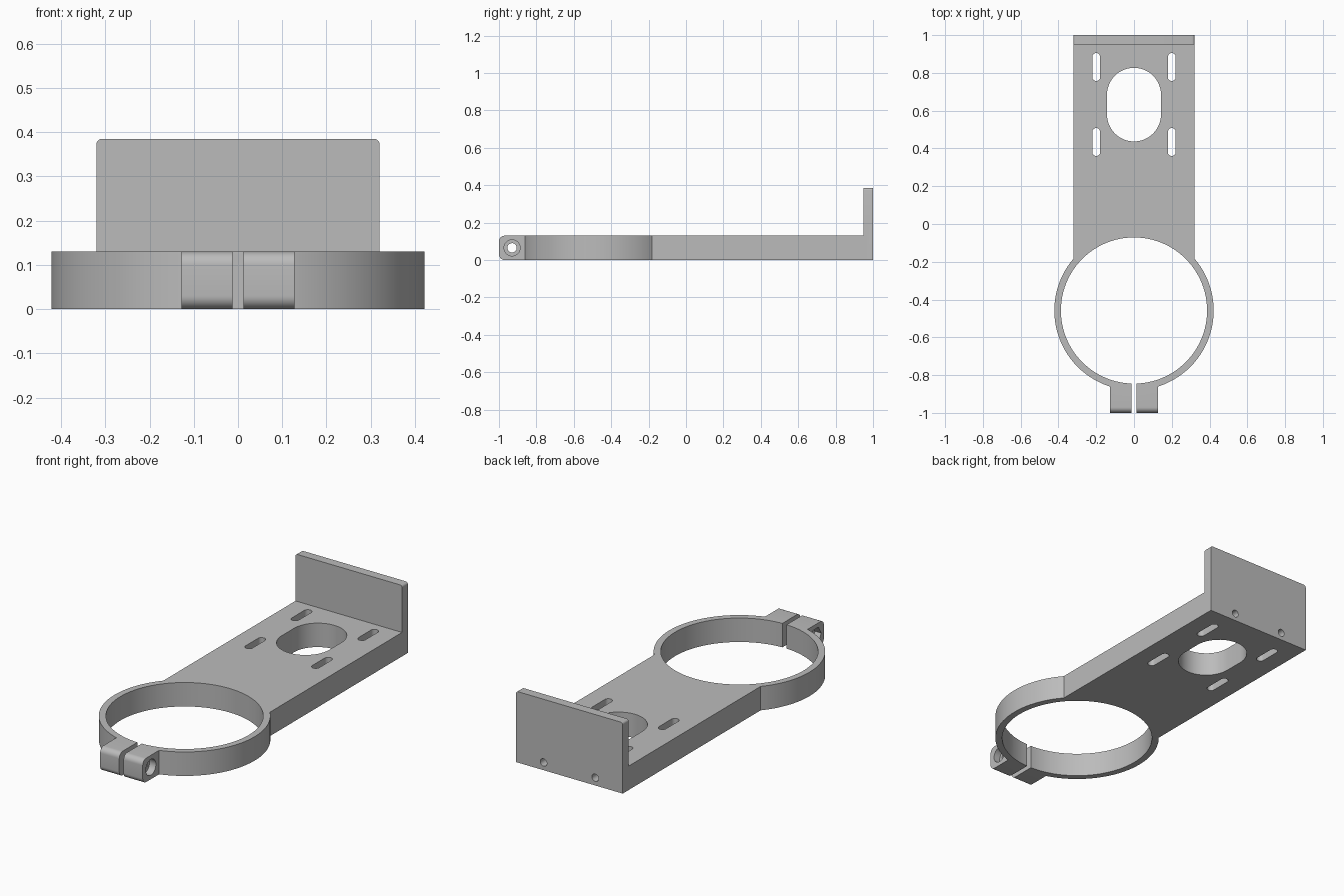
import bpy, bmesh, math
from mathutils import Vector

cube = bpy.data.objects.get("Cube")
if cube:
    bpy.data.objects.remove(cube, do_unlink=True)

grey = bpy.data.materials.new("light grey plastic")
grey.use_nodes = True
colour = (0.5, 0.5, 0.5, 1)
grey.diffuse_color = colour
grey.node_tree.nodes["Principled BSDF"].inputs["Base Color"].default_value = colour

THICK = 0.13          # plate and ring height
RING_Y = -0.458       # ring centre


def arc(cx, cy, r, start, end, steps):
    return [(cx + r * math.cos(math.radians(start + (end - start) * i / steps)),
             cy + r * math.sin(math.radians(start + (end - start) * i / steps)))
            for i in range(steps + 1)]


def circle(cx, cy, r, sides=32):
    return arc(cx, cy, r, 0, 360, sides)[:-1]


def rect(u0, u1, v0, v1):
    return [(u0, v0), (u1, v0), (u1, v1), (u0, v1)]


def slot(cx, v0, v1, r, steps=12):
    return arc(cx, v1 - r, r, 0, 180, steps) + arc(cx, v0 + r, r, 180, 360, steps)


def prism(name, outline, axis, low, high):
    """Extrude an outline along x (yz outline), y (xz outline) or z (xy outline)."""
    place = {"x": lambda u, v, w: Vector((w, u, v)),
             "y": lambda u, v, w: Vector((u, w, v)),
             "z": lambda u, v, w: Vector((u, v, w))}[axis]
    bm = bmesh.new()
    face = bm.faces.new([bm.verts.new(place(u, v, low)) for u, v in outline])
    moved = bmesh.ops.extrude_face_region(bm, geom=[face])["geom"]
    bmesh.ops.translate(bm, vec=place(0, 0, high - low),
                        verts=[g for g in moved if isinstance(g, bmesh.types.BMVert)])
    bmesh.ops.recalc_face_normals(bm, faces=bm.faces)
    mesh = bpy.data.meshes.new(name)
    bm.to_mesh(mesh)
    bm.free()
    mesh.materials.append(grey)
    obj = bpy.data.objects.new(name, mesh)
    bpy.context.collection.objects.link(obj)
    return obj


def combine(target, tool, operation):
    mod = target.modifiers.new(tool.name, "BOOLEAN")
    mod.operation, mod.object, mod.solver = operation, tool, "EXACT"
    bpy.context.view_layer.objects.active = target
    bpy.ops.object.modifier_apply(modifier=mod.name)
    bpy.data.objects.remove(tool, do_unlink=True)


# Solid parts: plate, ring, end wall with rounded top corners, clamp ears
bracket = prism("clamp_bracket", rect(-0.32, 0.32, RING_Y, 0.97), "z", 0, THICK)
wall = [(-0.32, 0), (0.32, 0)] + arc(0.308, 0.373, 0.012, 0, 90, 5) \
    + arc(-0.308, 0.373, 0.012, 90, 180, 5)
ears = [(-0.8, 0), (-0.8, THICK)] + arc(-0.97, THICK - 0.03, 0.03, 90, 180, 8) \
    + arc(-0.97, 0.03, 0.03, 180, 270, 8)
solids = [
    prism("clamp_ring", circle(0, RING_Y, 0.422, 96), "z", 0, THICK),
    prism("end_wall", wall, "y", 0.95, 1),
    prism("clamp_ears", ears, "x", -0.128, 0.128),
]
for part in solids:
    combine(bracket, part, "UNION")

# Openings: ring bore, clamp gap, oval window
cuts = [
    prism("ring_bore", circle(0, RING_Y, 0.387, 96), "z", -0.1, 0.3),
    prism("clamp_gap", rect(-0.013, 0.013, -1.1, -0.7), "z", -0.1, 0.3),
    prism("oval_window", slot(0, 0.437, 0.827, 0.143, 24), "z", -0.1, 0.3),
    # Clamp screw: through hole, round head recess, hexagonal nut recess
    prism("screw_hole", circle(-0.93, 0.065, 0.025), "x", -0.2, 0.2),
    prism("head_recess", circle(-0.93, 0.065, 0.043), "x", 0.09, 0.2),
    prism("nut_recess", circle(-0.93, 0.065, 0.047, 6), "x", -0.2, -0.09),
]
for side in (-1, 1):
    for start in (0.36, 0.757):
        cuts.append(prism("mounting_slot", slot(side * 0.2, start, start + 0.148, 0.021),
                          "z", -0.1, 0.3))
    cuts.append(prism("wall_screw_hole", circle(side * 0.155, 0.042, 0.02, 24),
                      "y", 0.8, 1.1))
for part in cuts:
    combine(bracket, part, "DIFFERENCE")

# Smooth curved walls, crisp edges
bpy.ops.object.select_all(action="DESELECT")
bracket.select_set(True)
bpy.context.view_layer.objects.active = bracket
bpy.ops.object.shade_smooth_by_angle(angle=math.radians(30))
